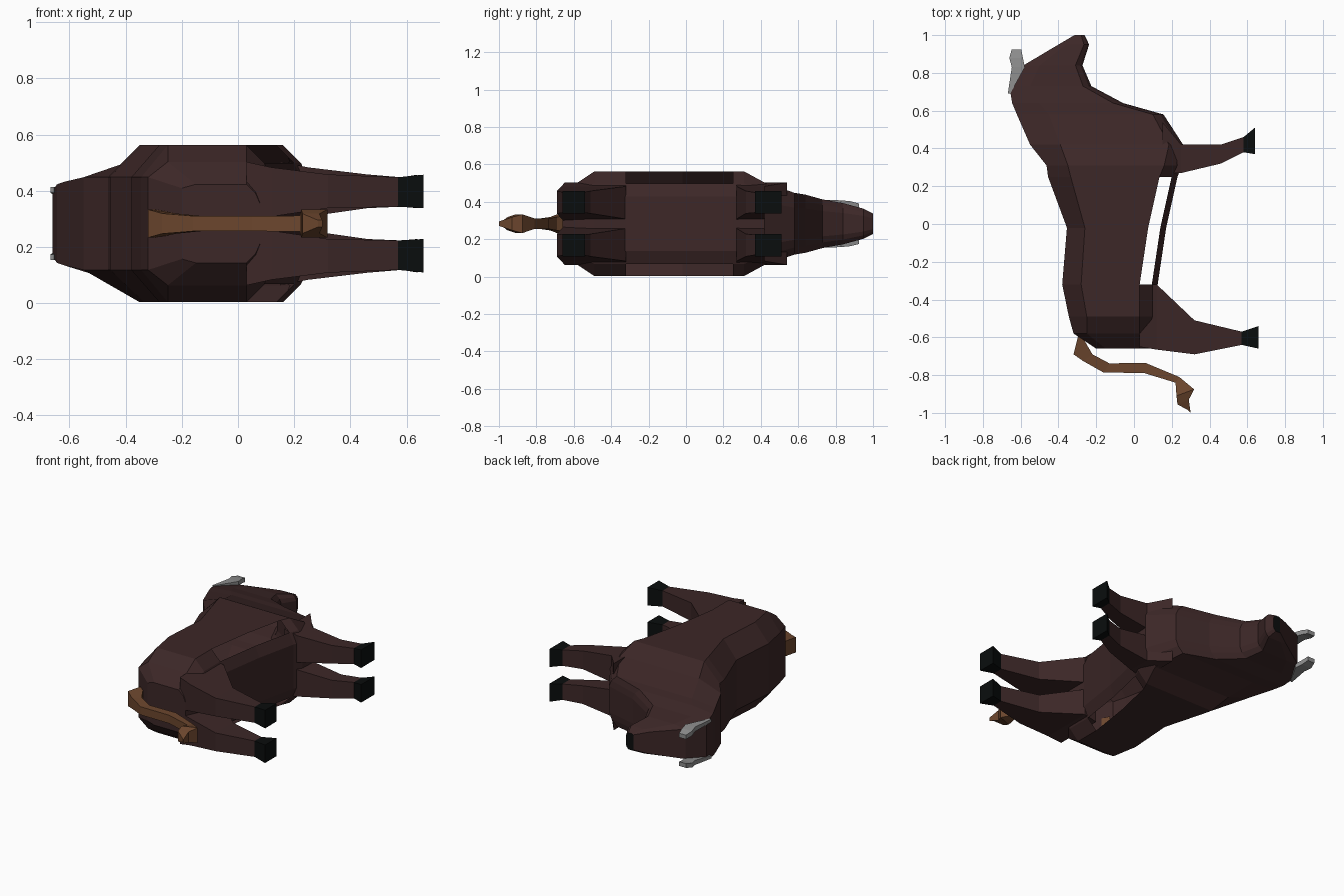
import bpy, bmesh

if "Cube" in bpy.data.objects:
    bpy.data.objects.remove(bpy.data.objects["Cube"])

MID = 0.283  # height of the symmetry plane; the animal lies on its side, spine towards -x


def material(name, rgb):
    m = bpy.data.materials.new(name)
    m.diffuse_color = (*rgb, 1)
    m.use_nodes = True
    m.node_tree.nodes["Principled BSDF"].inputs["Base Color"].default_value = m.diffuse_color
    return m


HIDE = material("dark_brown_hide", (0.045, 0.020, 0.020))
BLACK = material("black_hoof", (0.003, 0.004, 0.004))
TAIL = material("light_brown_tail", (0.150, 0.062, 0.027))
HORN = material("grey_horn", (0.27, 0.27, 0.27))


def loft(name, rings, mats, skip=None, paint=None):
    """Join rings of equal length; skip leaves openings, paint picks a material."""
    bm = bmesh.new()
    vs = [[bm.verts.new(p) for p in r] for r in rings]
    n = len(rings[0])
    for i in range(len(vs) - 1):
        for j in range(n):
            if skip and skip(i, j):
                continue
            k = (j + 1) % n
            f = bm.faces.new((vs[i][j], vs[i][k], vs[i + 1][k], vs[i + 1][j]))
            f.material_index = paint(i) if paint else 0
    bm.faces.new(vs[0])
    bm.faces.new(vs[-1]).material_index = len(mats) - 1
    bmesh.ops.recalc_face_normals(bm, faces=bm.faces)
    me = bpy.data.meshes.new(name)
    bm.to_mesh(me)
    bm.free()
    for m in mats:
        me.materials.append(m)
    bpy.context.collection.objects.link(bpy.data.objects.new(name, me))


def body_ring(y, spine, shoulder, flank, w):
    """Ten-sided section: flat back, sloped shoulder, straight flank, narrower belly."""
    belly = flank + 0.23 * w
    half = [(spine, min(0.165, 0.9 * w)), (shoulder, w), (flank, w),
            (belly, 0.77 * w), (belly + 0.11 * w, 0.52 * w)]
    return ([(x, y, MID + h) for x, h in half]
            + [(x, y, MID - h) for x, h in reversed(half)])


# Body and head: y, spine x, shoulder x, flank x, half width
body = [
    (-0.66, -.20, -.15, .03, .14), (-0.58, -.32, -.25, .03, .22),
    (-0.49, -.345, -.25, .03, .28), (-0.32, -.38, -.28, .03, .28),
    (-0.02, -.355, -.26, .075, .28), (0.25, -.455, -.335, .135, .28),
    (0.31, -.463, -.35, .16, .28), (0.42, -.55, -.39, .185, .22),
    (0.58, -.62, -.45, .10, .165), (0.64, -.645, -.50, -.11, .155),
    (0.73, -.66, -.55, -.27, .13), (0.84, -.585, -.50, -.31, .11),
    (0.95, -.40, -.36, -.265, .08), (1.00, -.315, -.305, -.28, .055),
]
# the flanks between the legs stay open beside the belly sheet
loft("body", [body_ring(*b) for b in body], [HIDE, BLACK],
     skip=lambda i, j: i in (3, 4) and j in (2, 6))


def box_rings(sections, spans, s):
    """Rectangles from (x0, y0, x1, y1) edges and (inner, outer) side distances."""
    return [[(x0, y0, MID + s * a), (x1, y1, MID + s * a),
             (x1, y1, MID + s * b), (x0, y0, MID + s * b)]
            for (x0, y0, x1, y1), (a, b) in zip(sections, spans)]


# Legs: x, back y, front y; both pairs share the same sideways taper
hind = [(.03, -.65, -.32), (.12, -.665, -.32), (.32, -.69, -.51),
        (.57, -.64, -.57), (.66, -.66, -.54)]
fore = [(.15, .27, .54), (.25, .27, .42), (.46, .32, .42),
        (.58, .38, .46), (.64, .37, .51)]
taper = [(.01, .22), (.025, .20), (.055, .175), (.06, .165), (.055, .174)]

# Horns: outer and inner edge points
horn = [(-.668, .69, -.655, .69), (-.647, .83, -.578, .83),
        (-.66, .88, -.588, .88), (-.647, .925, -.597, .925)]
horn_span = [(.11, .13), (.095, .125), (.09, .12), (.08, .108)]

for side, s in (("left", 1), ("right", -1)):
    for part, leg in (("hind_leg", hind), ("front_leg", fore)):
        loft(f"{side}_{part}", box_rings([(x, a, x, b) for x, a, b in leg], taper, s),
             [HIDE, BLACK], paint=lambda i: int(i == 3))
    loft(f"{side}_horn", box_rings(horn, horn_span, s), [HORN])

# Tail with tuft: upper and lower edge points, then half widths
tail = [(-.29, -.57, -.32, -.69), (-.22, -.69, -.27, -.725), (-.13, -.738, -.16, -.787),
        (.06, -.735, .05, -.788), (.24, -.81, .22, -.84), (.318, -.875, .225, -.91),
        (.29, -.93, .23, -.955), (.30, -1.0, .285, -.985)]
tail_width = (.05, .036, .027, .027, .028, .05, .035, .012)
loft("tail", box_rings(tail, [(-w, w) for w in tail_width], 1), [TAIL])
